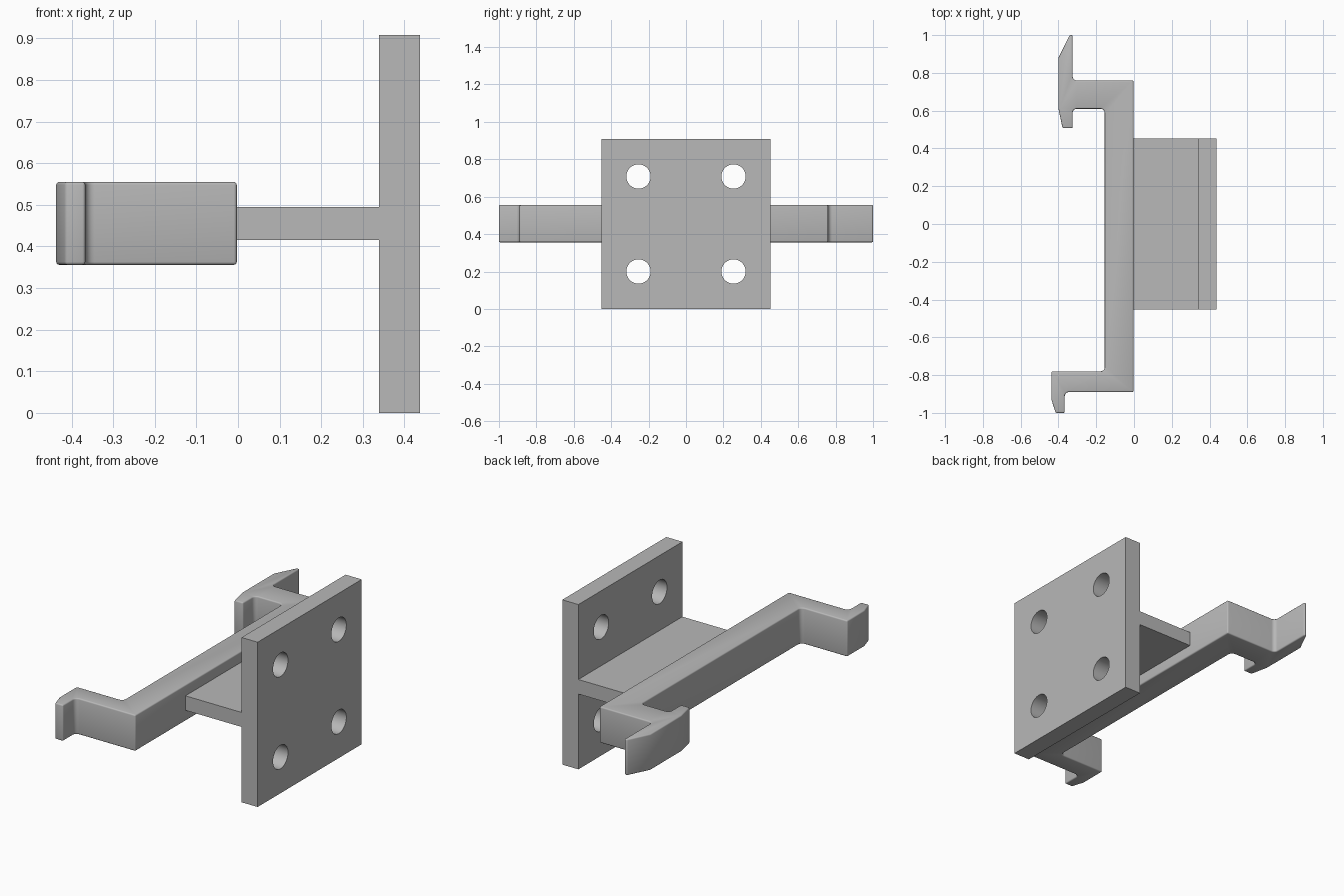
import bpy
import bmesh
import math
from mathutils import Vector

default = bpy.data.objects.get("Cube")
if default:
    bpy.data.objects.remove(default, do_unlink=True)

# Single grey plastic
grey = bpy.data.materials.new("plain grey")
grey.use_nodes = True
colour = (0.48, 0.48, 0.48, 1)
grey.diffuse_color = colour
grey.node_tree.nodes["Principled BSDF"].inputs["Base Color"].default_value = colour


def add_object(name, bm):
    bmesh.ops.recalc_face_normals(bm, faces=bm.faces)
    mesh = bpy.data.meshes.new(name)
    bm.to_mesh(mesh)
    bm.free()
    mesh.materials.append(grey)
    obj = bpy.data.objects.new(name, mesh)
    bpy.context.collection.objects.link(obj)
    return obj


def box(name, low, high):
    bm = bmesh.new()
    bmesh.ops.create_cube(bm, size=1)
    low, high = Vector(low), Vector(high)
    for v in bm.verts:
        v.co = (low + high) / 2 + v.co * (high - low)
    return add_object(name, bm)


def finish(obj):
    """Apply modifiers and smooth the rounded faces."""
    bpy.ops.object.select_all(action="DESELECT")
    obj.select_set(True)
    bpy.context.view_layer.objects.active = obj
    for mod in list(obj.modifiers):
        bpy.ops.object.modifier_apply(modifier=mod.name)
    bpy.ops.object.shade_smooth_by_angle(angle=math.radians(35))


# Clip rail: plan profile with a double hook at the back and a single one in front
profile = [
    (-0.003, -0.89), (-0.003, 0.76), (-0.325, 0.76), (-0.325, 1.0),
    (-0.34, 1.0), (-0.4, 0.88), (-0.4, 0.61), (-0.378, 0.507),
    (-0.325, 0.507), (-0.325, 0.61), (-0.155, 0.61), (-0.155, -0.78),
    (-0.437, -0.78), (-0.437, -0.93), (-0.415, -1.0), (-0.367, -1.0),
    (-0.367, -0.89),
]
bottom, top = 0.356, 0.555
bm = bmesh.new()
face = bm.faces.new([bm.verts.new((x, y, bottom)) for x, y in profile])
extruded = bmesh.ops.extrude_face_region(bm, geom=[face])["geom"]
bmesh.ops.translate(bm, vec=(0, 0, top - bottom),
                    verts=[g for g in extruded if isinstance(g, bmesh.types.BMVert)])
bmesh.ops.recalc_face_normals(bm, faces=bm.faces)

# Fillets in the inner corners
inner = [e for e in bm.edges
         if abs(e.verts[0].co.z - e.verts[1].co.z) > 0.1 and not e.is_convex]
bmesh.ops.bevel(bm, geom=inner, offset=0.022, offset_type="OFFSET",
                segments=5, profile=0.5, affect="EDGES")
rail = add_object("clip_rail", bm)
soft = rail.modifiers.new("soft edges", "BEVEL")
soft.width = 0.007
soft.segments = 3
soft.limit_method = "ANGLE"
soft.angle_limit = math.radians(40)
finish(rail)

# Shelf joining the rail to the plate
box("connecting_web", (-0.008, -0.453, 0.415), (0.34, 0.453, 0.495))

# Mounting plate with four screw holes
plate = box("mounting_plate", (0.339, -0.453, 0), (0.437, 0.453, 0.908))
bm = bmesh.new()
for y in (-0.254, 0.254):
    for z in (0.2, 0.708):
        made = bmesh.ops.create_cone(bm, cap_ends=True, segments=48,
                                     radius1=0.065, radius2=0.065, depth=0.3)
        for v in made["verts"]:
            v.co = Vector((v.co.z + 0.388, v.co.x + y, v.co.y + z))
cutter = add_object("hole_cutter", bm)
cutter.hide_render = True
holes = plate.modifiers.new("screw holes", "BOOLEAN")
holes.operation = "DIFFERENCE"
holes.solver = "EXACT"
holes.object = cutter
finish(plate)
bpy.data.objects.remove(cutter, do_unlink=True)
